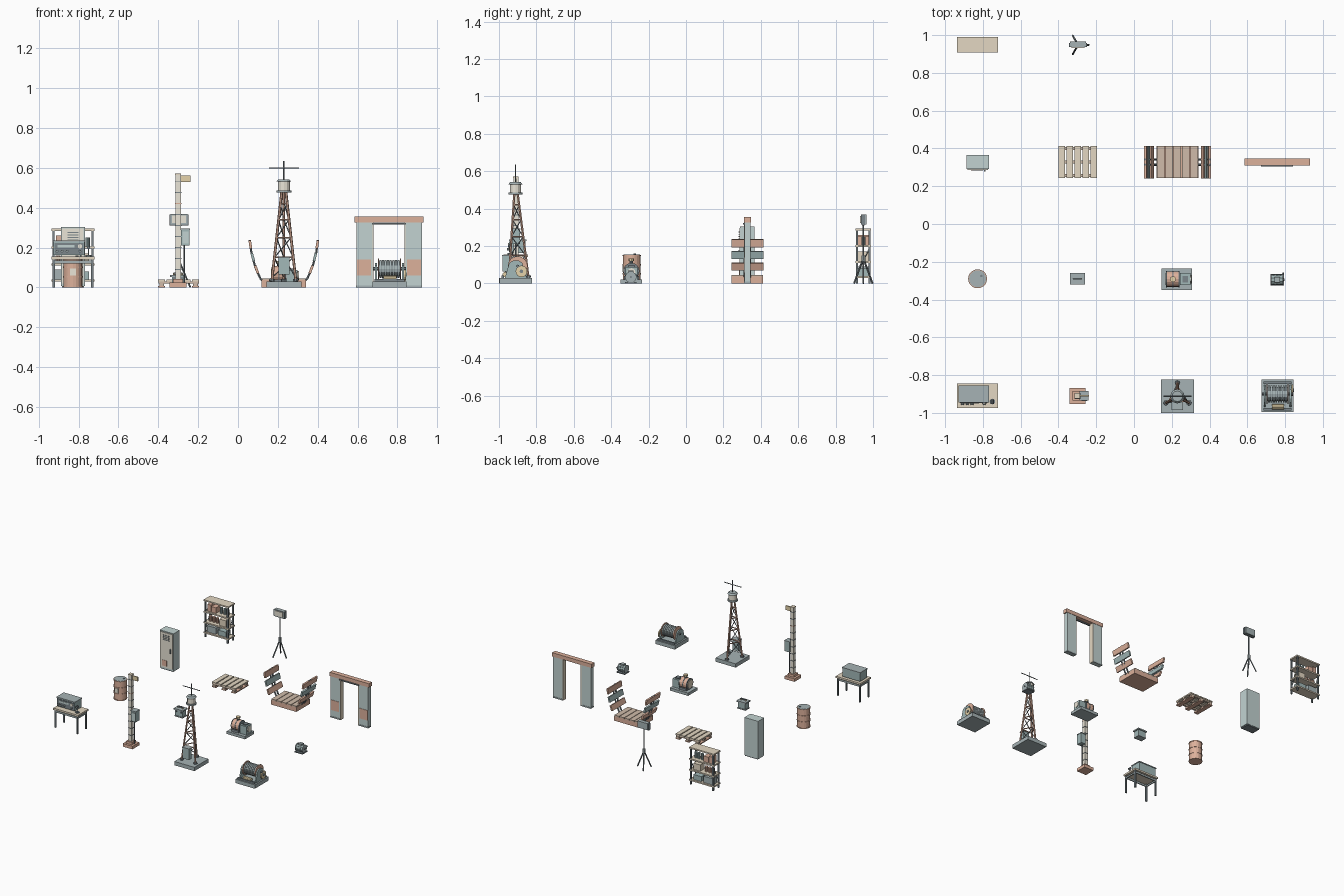
import bpy, math
from mathutils import Vector, Matrix

COL = dict(teal=(.36, .48, .48), pale=(.54, .65, .64), rust=(.72, .44, .33), tan=(.77, .68, .54),
           cream=(.82, .78, .68), dark=(.2, .24, .26), slate=(.38, .45, .46), wood=(.63, .5, .4), brass=(.78, .65, .4))
MAT = {}
for k, c in COL.items():
    MAT[k] = bpy.data.materials.new(k)
    MAT[k].diffuse_color = (*c, 1)
O = Vector((0, 0, 0))  # ground centre of the prop being built


def make(name, verts, faces, col):
    me = bpy.data.meshes.new(name)
    me.from_pydata([tuple(Vector(v) + O) for v in verts], [], faces)
    me.materials.append(MAT[col])
    ob = bpy.data.objects.new(name, me)
    bpy.context.collection.objects.link(ob)
    return ob


def box(name, c, s, col, tilt=0):
    m = Matrix.Rotation(tilt, 3, 'Y')
    v = [Vector(c) + m @ Vector((i * s[0] / 2, j * s[1] / 2, k * s[2] / 2))
         for i in (-1, 1) for j in (-1, 1) for k in (-1, 1)]
    return make(name, v, [(0, 1, 3, 2), (4, 6, 7, 5), (0, 4, 5, 1), (2, 3, 7, 6), (0, 2, 6, 4), (1, 5, 7, 3)], col)


def cyl(name, a, b, r, col, n=12, r2=None):
    a, b = Vector(a), Vector(b)
    q = (b - a).to_track_quat('Z', 'Y')
    r2 = r if r2 is None else r2
    ring = [(math.cos(2 * math.pi * i / n), math.sin(2 * math.pi * i / n)) for i in range(n)]
    v = [p + q @ Vector((x * rr, y * rr, 0)) for p, rr in ((a, r), (b, r2)) for x, y in ring]
    f = [(i, (i + 1) % n, n + (i + 1) % n, n + i) for i in range(n)]
    return make(name, v, f + [tuple(range(n))[::-1], tuple(range(n, 2 * n))], col)


def prism(name, prof, x0, x1, col):
    n = len(prof)
    v = [(x, y, z) for x in (x0, x1) for y, z in prof]
    f = [(i, (i + 1) % n, n + (i + 1) % n, n + i) for i in range(n)]
    return make(name, v, f + [tuple(range(n))[::-1], tuple(range(n, 2 * n))], col)


def at(x, y):
    global O
    O = Vector((x, y, 0))


# radio bench
at(-.828, -.91)
box('bench_top', (0, 0, .148), (.216, .13, .014), 'tan')
for sx in (-1, 1):
    for sy in (-1, 1):
        box('bench_leg', (sx * .096, sy * .053, .071), (.012, .012, .142), 'dark')
    box('bench_side_rail', (sx * .096, 0, .125), (.008, .1, .012), 'slate')
for sy in (-1, 1):
    box('bench_long_rail', (0, sy * .053, .128), (.19, .008, .014), 'slate')
box('radio_body', (-.02, .01, .195), (.155, .085, .066), 'teal')
box('radio_lid', (-.02, .01, .231), (.162, .092, .007), 'slate')
box('radio_face', (-.02, -.034, .195), (.145, .005, .055), 'dark')
box('radio_scale', (-.035, -.037, .206), (.085, .004, .014), 'pale')
for x in (-.08, -.055, -.03, .035):
    cyl('radio_knob', (x, -.035, .182), (x, -.048, .182), .007, 'slate', 8)
cyl('radio_dial', (.035, -.035, .206), (.035, -.042, .206), .011, 'cream')
cyl('microphone_base', (.078, -.03, .155), (.078, -.03, .162), .015, 'dark')
cyl('microphone_stem', (.078, -.03, .16), (.078, -.03, .195), .003, 'slate', 6)
cyl('microphone_head', (.078, -.02, .2), (.078, -.042, .2), .009, 'dark', 10)

# signal post
at(-.3, -.91)
box('post_base', (0, 0, .012), (.085, .085, .024), 'rust')
box('post_foot', (0, 0, .033), (.05, .05, .02), 'rust')
box('post_shaft', (0, 0, .295), (.027, .027, .54), 'cream')
box('post_cap', (0, 0, .567), (.03, .03, .008), 'tan')
box('post_arm', (.036, 0, .545), (.05, .008, .034), 'brass')
for i in range(9):
    box('post_band', (0, 0, .09 + i * .055), (.031, .031, .005), 'rust' if i == 6 else 'dark')
box('signal_box', (.036, 0, .25), (.042, .045, .08), 'teal')
box('signal_box_lid', (.036, 0, .292), (.047, .05, .006), 'slate')
box('signal_box_door', (.036, -.024, .25), (.03, .004, .062), 'pale')
cyl('signal_conduit', (.03, 0, .21), (.03, 0, .024), .004, 'dark', 6)

# beacon tower
at(.23, -.912)
box('tower_base', (0, 0, .015), (.176, .176, .03), 'slate')
T = [Vector((math.cos(a), math.sin(a), 0)) for a in (math.pi / 2, math.pi * 7 / 6, math.pi * 11 / 6)]


def legpt(i, z):
    return T[i % 3] * (.07 + (.012 - .07) * (z - .03) / .45) + Vector((0, 0, z))


for i in range(3):
    cyl('tower_leg', legpt(i, .03), legpt(i, .48), .007, 'rust', 6)
    cyl('tower_foot', legpt(i, .03), legpt(i, .042), .014, 'dark', 8)
    for z0, z1 in ((.05, .15), (.15, .25), (.25, .34), (.34, .42)):
        cyl('tower_ring', legpt(i, z1), legpt(i + 1, z1), .004, 'rust', 5)
        cyl('tower_brace', legpt(i, z0), legpt(i + 1, z1), .003, 'dark', 5)
box('tower_cabinet', (0, -.052, .106), (.055, .035, .085), 'teal')
box('tower_cabinet_lid', (0, -.052, .15), (.061, .041, .006), 'slate')
cyl('beacon_floor', (0, 0, .475), (0, 0, .486), .038, 'slate')
cyl('beacon_lamp', (0, 0, .486), (0, 0, .53), .03, 'cream')
cyl('beacon_roof', (0, 0, .53), (0, 0, .542), .038, 'slate', 12, .028)
cyl('aerial_mast', (0, 0, .54), (0, 0, .635), .0035, 'dark', 6)
cyl('aerial_cross', (-.075, 0, .6), (.075, 0, .6), .003, 'dark', 6)

# cable winch
at(.76, -.91)
box('winch_base', (0, 0, .015), (.17, .172, .03), 'slate')
for s in (-1, 1):
    prism('winch_cheek', [(-.058, .03), (.058, .03), (.035, .11), (.015, .122), (-.015, .122), (-.035, .11)],
          s * .068 - .005, s * .068 + .005, 'teal')
    cyl('drum_flange', (s * .058, .01, .093), (s * .052, .01, .093), .053, 'rust', 16)
    box('winch_rail', (0, s * .07, .036), (.15, .014, .014), 'dark')
cyl('drum_core', (-.055, .01, .093), (.055, .01, .093), .038, 'dark', 16)
for i in range(8):
    x = -.046 + i * .0131
    cyl('cable_turn', (x - .005, .01, .093), (x + .005, .01, .093), .045, 'slate', 16)
cyl('drum_axle', (-.083, .01, .093), (.083, .01, .093), .008, 'dark', 8)
cyl('winch_gear', (.073, .03, .065), (.082, .03, .065), .031, 'brass', 16)
cyl('winch_motor', (-.03, -.058, .047), (.035, -.058, .047), .014, 'brass', 10)
cyl('winch_crank', (.082, .03, .065), (.086, .03, .065), .01, 'dark', 8)

# oil drum
at(-.828, -.29)
cyl('barrel_body', (0, 0, 0), (0, 0, .15), .047, 'rust', 20)
for z in (.003, .052, .1, .149):
    cyl('barrel_hoop', (0, 0, z - .003), (0, 0, z + .004), .05, 'rust', 20)
cyl('barrel_top', (0, 0, .15), (0, 0, .1545), .045, 'slate', 20)
cyl('barrel_bung', (.02, .015, .15), (.02, .015, .159), .007, 'dark', 8)
box('barrel_label', (0, -.047, .078), (.03, .006, .035), 'cream')

# battery box
at(-.3, -.29)
box('battery_case', (0, 0, .03), (.064, .046, .05), 'teal')
box('battery_foot', (0, 0, .004), (.072, .054, .008), 'slate')
box('battery_lid', (0, 0, .058), (.08, .06, .01), 'slate')
for s in (-1, 1):
    cyl('battery_terminal', (s * .02, 0, .063), (s * .02, 0, .072), .005, 'brass', 8)
    box('battery_latch', (s * .02, -.026, .046), (.01, .008, .016), 'dark')
box('battery_handle', (0, 0, .072), (.045, .01, .006), 'dark')

# generator
at(.226, -.292)
box('generator_skid', (0, 0, .011), (.16, .115, .022), 'slate')
box('engine_mount', (-.02, 0, .03), (.06, .08, .02), 'dark')
cyl('engine_body', (-.053, 0, .067), (.012, 0, .067), .041, 'rust', 16)
for x in (-.053, -.02, .012):
    cyl('engine_band', (x - .003, 0, .067), (x + .003, 0, .067), .043, 'dark', 16)
cyl('engine_end', (-.06, 0, .067), (-.053, 0, .067), .032, 'tan', 16)
cyl('fuel_neck', (-.02, 0, .105), (-.02, 0, .122), .01, 'dark', 10)
cyl('fuel_cap', (-.02, 0, .12), (-.02, 0, .133), .016, 'brass', 10)
box('control_block', (.046, 0, .055), (.055, .064, .066), 'teal')
box('control_top', (.046, 0, .091), (.03, .036, .008), 'dark')
cyl('control_dial', (.073, 0, .06), (.079, 0, .06), .022, 'cream', 12)

# small hand motor
at(.758, -.295)
box('motor_foot', (0, 0, .004), (.07, .06, .008), 'dark')
cyl('motor_body', (-.028, 0, .034), (.028, 0, .034), .028, 'teal', 10)
for x in (-.029, -.01, .01, .029):
    cyl('motor_fin', (x - .003, 0, .034), (x + .003, 0, .034), .031, 'slate', 10)
box('motor_terminal_box', (0, 0, .064), (.03, .028, .012), 'slate')
cyl('motor_shaft', (.029, 0, .034), (.038, 0, .034), .006, 'dark', 8)
cyl('motor_lead', (.02, .02, .05), (.034, .036, .04), .004, 'dark', 6)

# locker
at(-.828, .328)
box('locker_body', (0, 0, .156), (.12, .076, .296), 'pale')
box('locker_plinth', (0, 0, .006), (.11, .07, .012), 'dark')
box('locker_door', (0, -.04, .158), (.108, .006, .276), 'cream')
for i in range(4):
    box('locker_vent', (0, -.044, .275 - i * .012), (.055, .004, .004), 'dark')
box('locker_panel', (-.015, -.044, .055), (.04, .003, .045), 'rust')
box('locker_handle', (.038, -.046, .16), (.008, .01, .035), 'dark')

# pallet
at(-.298, .328)
for i in range(5):
    box('pallet_slat', ((i - 2) * .0425, 0, .035), (.035, .168, .01), 'tan')
for y in (-.072, 0, .072):
    box('pallet_stringer', (0, y, .025), (.204, .016, .011), 'wood')
    for x in (-.085, 0, .085):
        box('pallet_block', (x, y, .014), (.024, .022, .012), 'wood')
for x in (-.085, 0, .085):
    box('pallet_runner', (x, 0, .004), (.035, .168, .008), 'rust')

# open cradle bed with flared slatted sides
at(.23, .328)
box('bed_frame', (0, 0, .018), (.222, .17, .036), 'rust')
for i in range(5):
    box('bed_plank', ((i - 2) * .0442, 0, .04), (.04, .17, .01), 'wood')
arc = [(.095, .02), (.118, .045), (.143, .1), (.162, .17), (.172, .238)]
for s in (-1, 1):
    for y in (-.014, .014):
        for p, q in zip(arc, arc[1:]):
            cyl('side_rib', (s * p[0], y, p[1]), (s * q[0], y, q[1]), .006, 'dark', 6)
    for x, z, t, c in ((.137, .09, .36, 'rust'), (.156, .152, .25, 'teal'), (.168, .215, .15, 'rust')):
        box('side_slat', (s * x, 0, z), (.013, .172, .042), c, s * t)

# doorway frame
at(.758, .328)
box('door_lintel', (0, 0, .34), (.345, .037, .03), 'rust')
box('lintel_trim', (0, -.018, .32), (.17, .012, .008), 'dark')
for s in (-1, 1):
    box('door_panel', (s * .123, 0, .163), (.083, .032, .326), 'pale')
    box('door_edge', (s * .08, 0, .163), (.006, .036, .326), 'tan')
    box('door_patch', (s * .126, -.016, .1), (.07, .006, .08), 'rust')
    box('door_foot', (s * .123, 0, .005), (.087, .037, .01), 'slate')

# storage shelf
at(-.828, .948)
for z in (.035, .115, .2, .289):
    box('shelf_board', (0, 0, z), (.216, .082, .011), 'tan')
for sx in (-1, 1):
    for sy in (-1, 1):
        box('shelf_post', (sx * .098, sy * .034, .146), (.011, .011, .292), 'dark')
    cyl('shelf_brace', (sx * .098, -.034, .05), (sx * .098, .034, .19), .003, 'slate', 5)
for x, z, w, h, c in ((-.05, .04, .08, .05, 'slate'), (.045, .04, .07, .04, 'teal'), (.05, .12, .06, .05, 'tan'),
                      (-.07, .205, .03, .055, 'rust'), (-.03, .205, .04, .045, 'rust')):
    box('stored_box', (x, 0, z + h / 2), (w, .055, h), c)
for x in (-.075, -.045, -.015):
    cyl('stored_tin', (x, 0, .12), (x, 0, .16), .012, 'rust', 10)
for x in (.02, .05, .075):
    cyl('stored_jar', (x, 0, .205), (x, 0, .25), .011, 'teal', 10)

# work light on tripod
at(-.296, .948)
for a in (0, 2 * math.pi / 3, 4 * math.pi / 3):
    cyl('tripod_leg', (0, 0, .135), (.057 * math.cos(a), .057 * math.sin(a), 0), .005, 'dark', 6)
cyl('tripod_collar', (0, 0, .12), (0, 0, .15), .011, 'slate', 8)
cyl('tripod_pole', (0, 0, .07), (0, 0, .32), .005, 'dark', 8)
box('lamp_housing', (0, .003, .342), (.086, .03, .052), 'slate')
box('lamp_glass', (0, -.014, .342), (.068, .006, .038), 'cream')
for s in (-1, 1):
    box('lamp_bracket', (s * .045, 0, .34), (.006, .02, .05), 'dark')
box('lamp_yoke', (0, 0, .313), (.094, .014, .006), 'dark')
